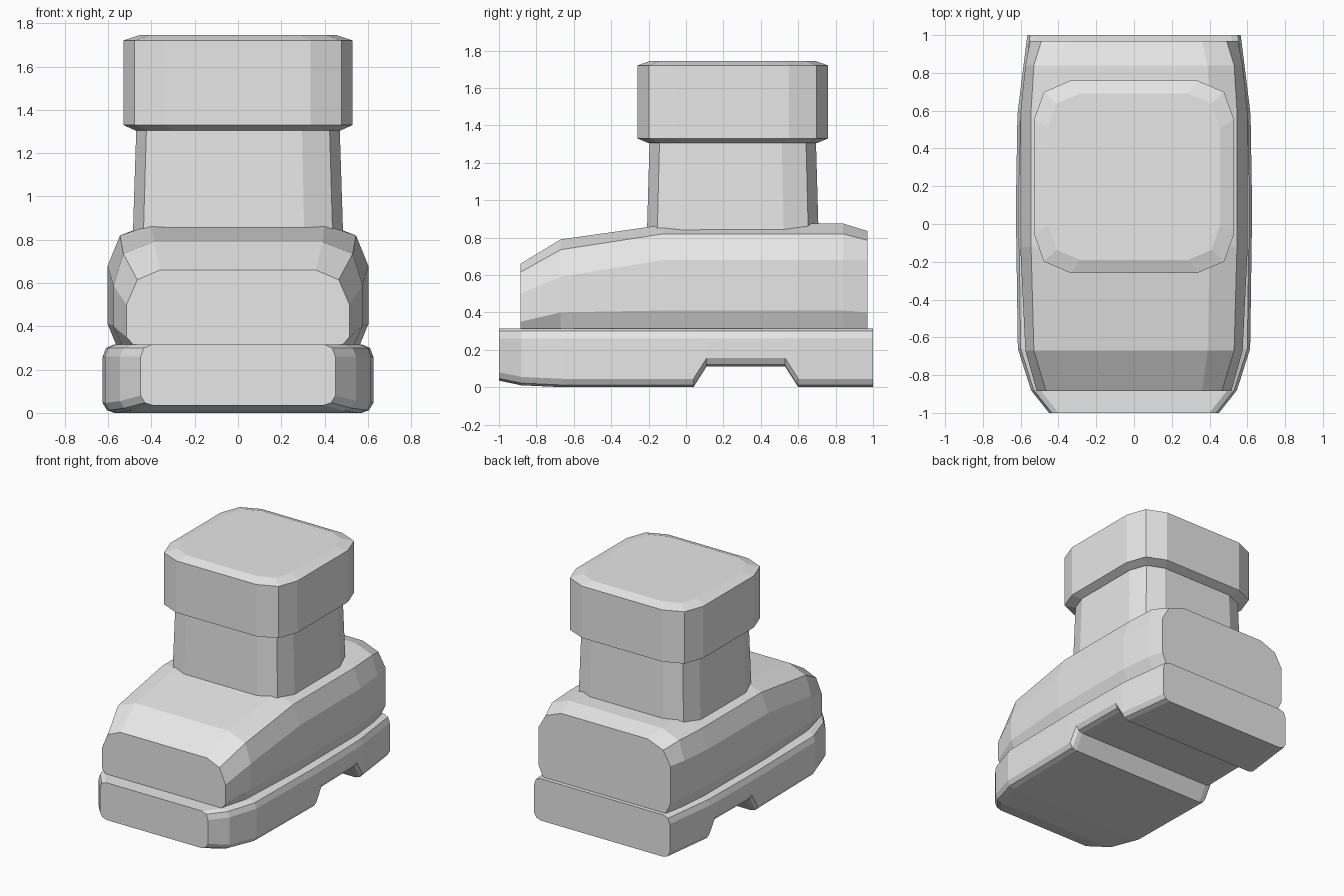
import bpy
import bmesh

old = bpy.data.objects.get("Cube")
if old:
    bpy.data.objects.remove(old, do_unlink=True)

grey = bpy.data.materials.new("plain_grey")
grey.use_nodes = True
COLOUR = (0.8, 0.8, 0.8, 1)
grey.diffuse_color = COLOUR
grey.node_tree.nodes["Principled BSDF"].inputs["Base Color"].default_value = COLOUR


def loft(name, rings):
    """Skin a list of equal-length closed rings and cap both ends."""
    bm = bmesh.new()
    loops = [[bm.verts.new(p) for p in ring] for ring in rings]
    for a, b in zip(loops, loops[1:]):
        for i in range(len(a)):
            j = (i + 1) % len(a)
            bm.faces.new((a[i], a[j], b[j], b[i]))
    bm.faces.new(loops[0])
    bm.faces.new(loops[-1])
    bmesh.ops.recalc_face_normals(bm, faces=bm.faces)
    mesh = bpy.data.meshes.new(name)
    bm.to_mesh(mesh)
    bm.free()
    mesh.materials.append(grey)
    obj = bpy.data.objects.new(name, mesh)
    bpy.context.collection.objects.link(obj)
    return obj


def mirrored(half, y):
    """Close a right-hand (x, z) half section across x = 0."""
    return [(x, y, z) for x, z in half] + [(-x, y, z) for x, z in reversed(half)]


# Sole: y, half width, underside height, with an arch notch below the heel
def sole_ring(y, w, low):
    return mirrored([(w - .055, low), (w - .02, low + .012), (w, low + .045),
                     (w, .26), (w - .015, .30), (w - .05, .315)], y)


loft("sole", [sole_ring(*s) for s in (
    (-1, .45, .035), (-.88, .545, .01), (-.66, .615, 0), (.04, .625, 0),
    (.11, .625, .11), (.53, .618, .11), (.60, .615, 0), (1, .565, 0))])


# Shoe body: y, half widths of top and sides, then heights of the facets
def body_ring(y, top_x, edge_x, side_x, top, edge, high, low):
    return mirrored([(side_x - .045, .30), (side_x, low), (side_x, high),
                     (edge_x, edge), (top_x, top)], y)


loft("shoe_body", [body_ring(*s) for s in (
    (-.885, .36, .465, .515, .66, .615, .50, .35),
    (-.67, .39, .53, .575, .79, .735, .59, .40),
    (-.12, .40, .545, .602, .868, .82, .68, .41),
    (.60, .40, .545, .60, .875, .82, .68, .41),
    (.84, .39, .53, .575, .875, .82, .68, .41),
    (.97, .36, .49, .55, .835, .785, .68, .40))])


# Leg sections: rounded rectangle with two-step corners
def leg_ring(z, hx, hy):
    corner = [(hx, hy * .59), (hx * .9, hy * .88), (hx * .63, hy)]
    right = corner + [(-x, y) for x, y in reversed(corner)]
    full = right + [(-x, -y) for x, y in right]
    return [(x, y + .25, z) for x, y in full]


loft("ankle", [leg_ring(.78, .487, .46), leg_ring(1.31, .47, .445)])
loft("collar", [leg_ring(1.305, .475, .45), leg_ring(1.33, .53, .51),
                leg_ring(1.72, .53, .51), leg_ring(1.745, .455, .44)])
